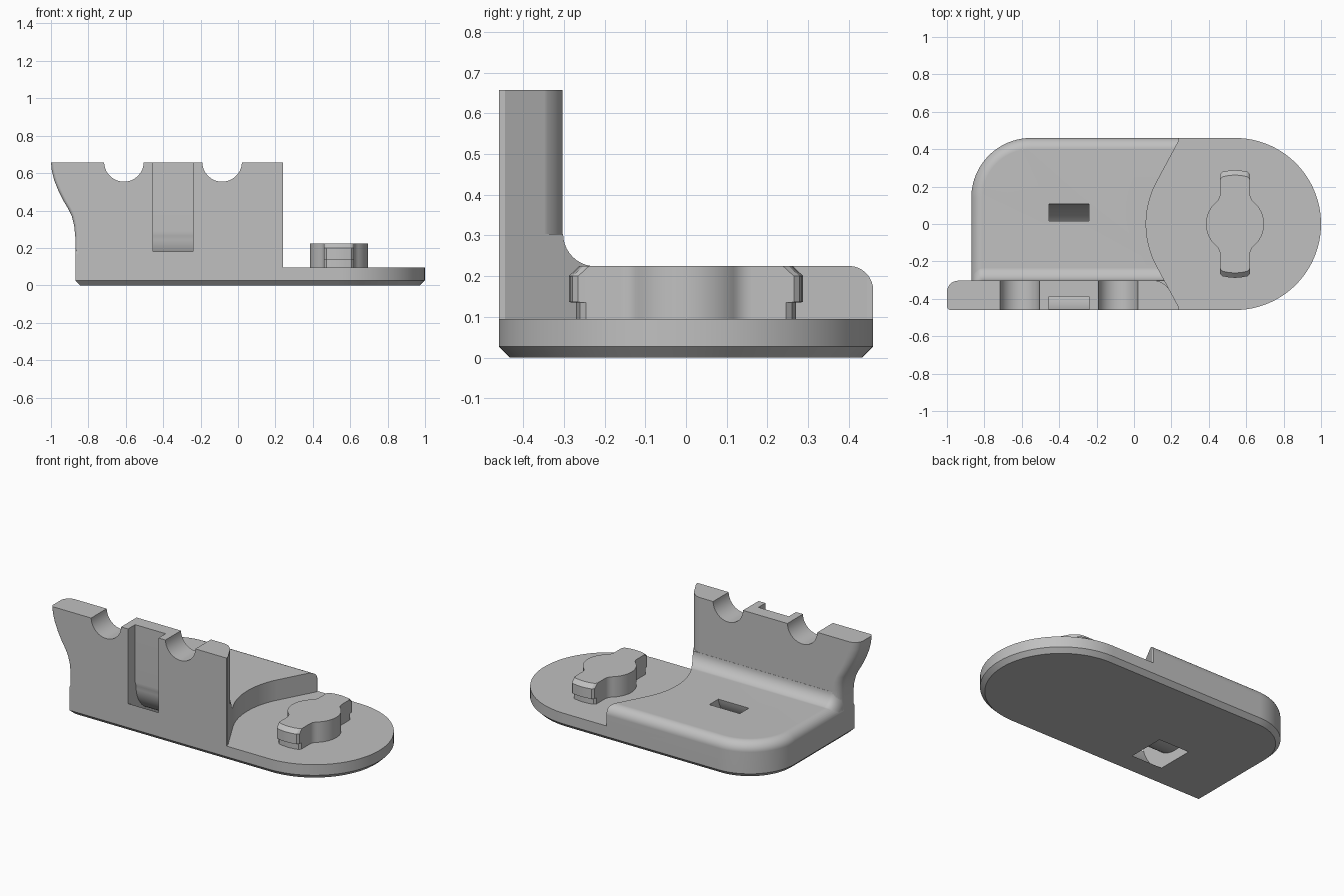
import bpy
import bmesh
from math import sin, cos, pi, radians

if "Cube" in bpy.data.objects:
    bpy.data.objects.remove(bpy.data.objects["Cube"])

grey = bpy.data.materials.new("plain grey")
grey.use_nodes = True
grey.diffuse_color = (0.53, 0.53, 0.53, 1)
grey.node_tree.nodes["Principled BSDF"].inputs["Base Color"].default_value = (0.53, 0.53, 0.53, 1)


def arc(cx, cy, r, start, end, steps):
    angles = [radians(start + (end - start) * i / steps) for i in range(steps + 1)]
    return [(cx + r * cos(a), cy + r * sin(a)) for a in angles]


def loft(name, rings):
    """Closed solid through rings of equal point count."""
    bm = bmesh.new()
    loops = [[bm.verts.new(p) for p in ring] for ring in rings]
    n = len(loops[0])
    for low, high in zip(loops, loops[1:]):
        for i in range(n):
            j = (i + 1) % n
            bm.faces.new((low[i], low[j], high[j], high[i]))
    bm.faces.new(loops[0][::-1])
    bm.faces.new(loops[-1])
    bmesh.ops.recalc_face_normals(bm, faces=bm.faces[:])
    mesh = bpy.data.meshes.new(name)
    bm.to_mesh(mesh)
    bm.free()
    mesh.materials.append(grey)
    obj = bpy.data.objects.new(name, mesh)
    bpy.context.collection.objects.link(obj)
    return obj


def activate(obj):
    bpy.ops.object.select_all(action="DESELECT")
    obj.select_set(True)
    bpy.context.view_layer.objects.active = obj


def combine(target, tool, operation):
    activate(target)
    mod = target.modifiers.new(operation, "BOOLEAN")
    mod.operation, mod.solver, mod.object = operation, "EXACT", tool
    bpy.ops.object.modifier_apply(modifier=mod.name)
    bpy.data.objects.remove(tool)


def at_z(points, z):
    return [(x, y, z) for x, y in points]


def along_x(points, x):
    return [(x, y, z) for y, z in points]


def along_y(points, y):
    return [(x, y, z) for x, z in points]


def finish(obj):
    activate(obj)
    bpy.ops.object.shade_smooth_by_angle(angle=radians(28))
    mod = obj.modifiers.new("even shading", "WEIGHTED_NORMAL")
    mod.keep_sharp = True


QUARTER = [i * pi / 16 for i in range(9)]


# Base and raised block, chamfered below and rounded above
def base_outline(inset):
    return ([(-0.87 + inset, -0.46 + inset)]
            + arc(0.54, 0, 0.46 - inset, -90, 90, 48)
            + arc(-0.55, 0.14, 0.32 - inset, 90, 180, 20))


layers = [(0, 0.027), (0.027, 0)]
layers += [(0.165 + 0.06 * sin(t), 0.06 * (1 - cos(t))) for t in QUARTER]
body = loft("bracket_body", [at_z(base_outline(d), z) for z, d in layers])


# Upright wall with a curved left end and rounded upright edges
CURVE = [(-0.87, 0.15), (-0.87, 0.26), (-0.876, 0.32), (-0.889, 0.37),
         (-0.908, 0.41), (-0.935, 0.455), (-0.962, 0.51), (-0.982, 0.56),
         (-0.995, 0.61), (-1.0, 0.657)]


def wall_ring(y, left, right):
    x = 0.249 - (y + 0.46) * 0.53 - right
    return along_y([(cx + left, cz) for cx, cz in CURVE] + [(x, 0.657), (x, 0.15)], y)


rings = [wall_ring(-0.46 + 0.02 * (1 - cos(t)), 0.02 * (1 - sin(t)), 0) for t in QUARTER]
rings += [wall_ring(-0.363 + 0.06 * sin(t), 0.06 * (1 - cos(t)), 0.05 * (1 - cos(t)))
          for t in QUARTER]
combine(body, loft("wall", rings), "UNION")


# Inside fillet between wall and block, rolling over at the left end
def fillet_ring(x, drop):
    curve = arc(-0.222 - drop, 0.304 - drop, 0.08, 180, 270, 10)
    return along_x([(-0.41, 0.12), (-0.41, 0.304 - drop)] + curve
                   + [(-0.222 - drop, 0.12)], x)


rings = [fillet_ring(-0.868 + 0.06 * (1 - cos(t)), 0.06 * (1 - sin(t))) for t in QUARTER]
rings.append(fillet_ring(0.3, 0))
combine(body, loft("fillet", rings), "UNION")

# Clear the round recess down to the thin plate
recess = ([(0.24, -0.6), (0.24, -0.445)] + arc(0.54, 0, 0.475, 207.6, 152.4, 24)
          + [(0.24, 0.445), (0.24, 0.6), (1.2, 0.6), (1.2, -0.6)])
combine(body, loft("recess", [at_z(recess, 0.095), at_z(recess, 1)]), "DIFFERENCE")

# Two half-round notches in the top of the wall
for x in (-0.61, -0.085):
    circle = arc(x, 0.66, 0.106, 0, 350, 35)
    combine(body, loft("notch", [along_y(circle, -0.6), along_y(circle, -0.2)]), "DIFFERENCE")

# Strap slot in the front, curving under the block and up through the top
channel = ([(-0.6, 0.8), (-0.6, 0.264)] + arc(-0.18, 0.264, 0.29, 180, 360, 32)
           + arc(-0.18, 0.264, 0.2, 360, 180, 28) + [(-0.388, 0.29), (-0.388, 0.8)])
channel[1] = (-0.6, 0.2)
channel = [p for p in channel if not (p[0] < -0.46 and p[1] > 0.2 and p[1] < 0.7)]
combine(body, loft("channel", [along_x(channel, -0.455), along_x(channel, -0.24)]), "DIFFERENCE")
finish(body)


# Locking key: a disc with two lugs, undercut below and chamfered above
def key_outline(reach):
    edge = reach * cos(math_edge(reach))
    quarter = arc(0, 0, 0.155, 0, 49.4, 10) + arc(0.14, 0.163, 0.06, 229.4, 180, 6)
    quarter += [(0.08, edge - 0.012), (0.068, edge + 0.002), (0.035, reach - 0.003), (0, reach)]
    half = quarter + [(-x, y) for x, y in quarter[-2::-1]]
    full = half + [(x, -y) for x, y in half[-2:0:-1]]
    return [(x + 0.54, y) for x, y in full]


def math_edge(reach):
    return 0.08 / reach


key_layers = [(0.09, 0.27), (0.135, 0.27), (0.136, 0.288), (0.2, 0.288), (0.225, 0.262)]
key = loft("locking_key", [at_z(key_outline(r), z) for z, r in key_layers])
finish(key)
